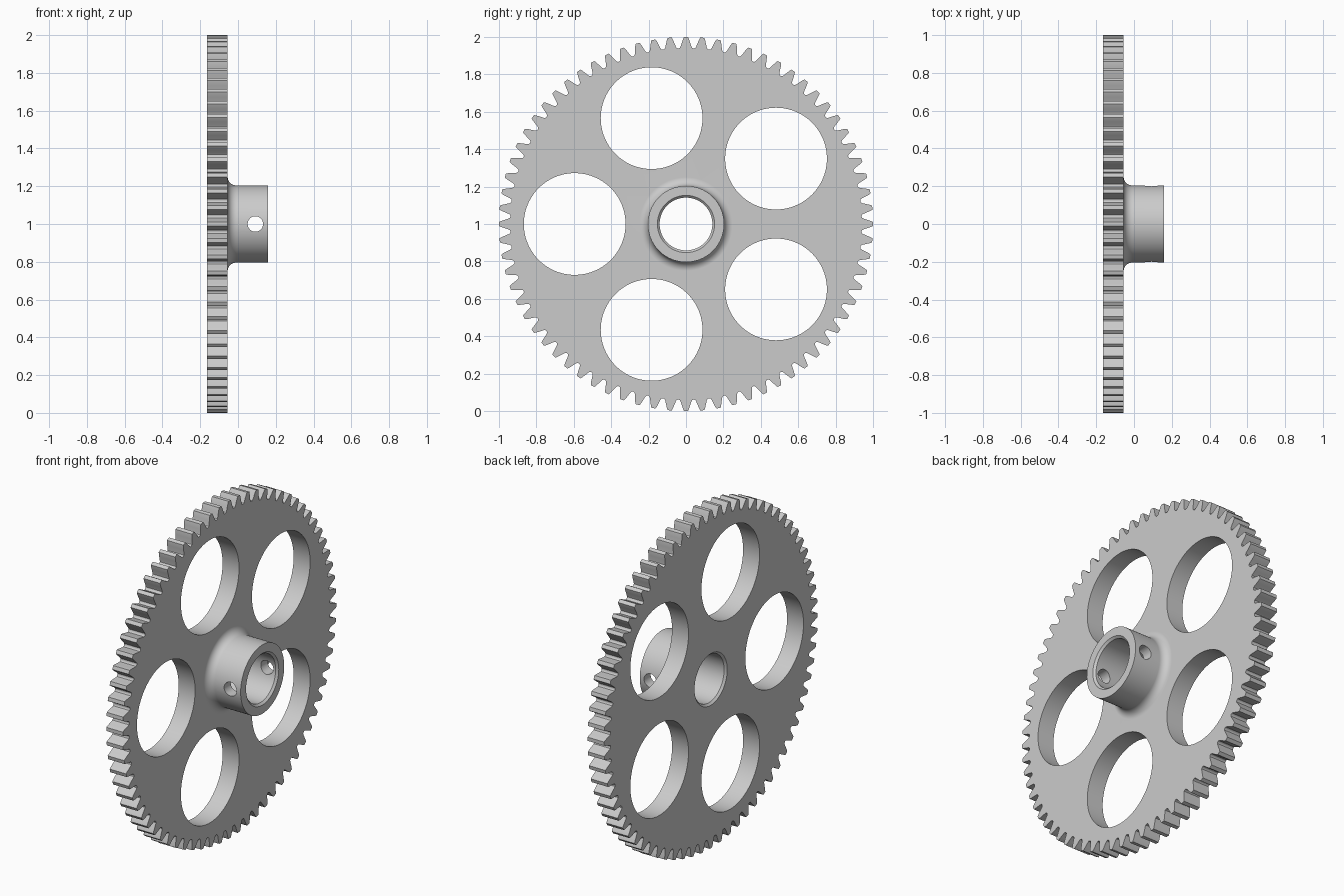
import bpy, bmesh
from math import cos, sin, pi, radians
from mathutils import Matrix, Vector

if "Cube" in bpy.data.objects:
    bpy.data.objects.remove(bpy.data.objects["Cube"], do_unlink=True)

TEETH = 72
SEGMENTS = 96
BACK, FACE, END = -0.163, -0.055, 0.16      # plate back, plate face, hub end
FLARE, HUB, BORE, CHAMFER = 0.25, 0.204, 0.141, 0.012

steel = bpy.data.materials.new("light grey metal")
steel.use_nodes = True
grey = (0.6, 0.6, 0.6, 1)
steel.diffuse_color = grey
steel.node_tree.nodes["Principled BSDF"].inputs["Base Color"].default_value = grey


def polar(r, a, cy=0, cz=1):
    return Vector((BACK, cy + r * cos(a), cz + r * sin(a)))


def circle(r, cy=0, cz=1):
    return [polar(r, 2 * pi * i / SEGMENTS, cy, cz) for i in range(SEGMENTS)]


def add_loop(bm, points):
    verts = [bm.verts.new(p) for p in points]
    return [bm.edges.new((v, verts[i - 1])) for i, v in enumerate(verts)]


# Toothed outline: one flank in degrees and radius, mirrored for each tooth
flank = [(-2.3, 0.94), (-1.95, 0.943), (-1.7, 0.951), (-1.25, 0.973), (-0.95, 0.988), (-0.62, 1.0)]
tooth = flank + [(-a, r) for a, r in reversed(flank)]
outline = [polar(r, 2 * pi * t / TEETH + radians(a)) for t in range(TEETH) for a, r in tooth]

# Plate with five round windows and an opening for the hub
bm = bmesh.new()
edges = add_loop(bm, outline) + add_loop(bm, circle(FLARE))
for k in range(5):
    a = pi + k * 2 * pi / 5
    edges += add_loop(bm, circle(0.272, 0.595 * cos(a), 1 + 0.595 * sin(a)))
bmesh.ops.triangle_fill(bm, edges=edges, use_beauty=True)
rim = [e for e in bm.edges if e.is_boundary]
new = bmesh.ops.extrude_face_region(bm, geom=bm.faces[:], use_keep_orig=True)["geom"]
bmesh.ops.translate(bm, verts=[v for v in new if isinstance(v, bmesh.types.BMVert)],
                    vec=(FACE - BACK, 0, 0))

# Remove the inner wall where the hub joins the plate
wall = [f for f in bm.faces if abs(f.normal.x) < 0.5 and
        all(abs((v.co.yz - Vector((0, 1))).length - FLARE) < 0.002 for v in f.verts)]
bmesh.ops.delete(bm, geom=wall, context="FACES")

# Hub: flared foot, cylinder, chamfered bore, back rim
fillet = FLARE - HUB
profile = [(FACE + fillet * (1 - cos(t)), FLARE - fillet * sin(t))
           for t in (i * pi / 16 for i in range(9))]
profile += [(END, HUB), (END, BORE + CHAMFER), (END - CHAMFER, BORE),
            (BACK + CHAMFER, BORE), (BACK, BORE + CHAMFER), (BACK, FLARE)]
verts = [bm.verts.new((x, r, 1)) for x, r in profile]
lathe = verts + [bm.edges.new(pair) for pair in zip(verts, verts[1:])]
bmesh.ops.spin(bm, geom=lathe, cent=(0, 0, 1), axis=(1, 0, 0),
               angle=2 * pi, steps=SEGMENTS, use_merge=True)
bmesh.ops.remove_doubles(bm, verts=bm.verts[:], dist=0.0003)
bmesh.ops.recalc_face_normals(bm, faces=bm.faces[:])


def make_object(name, bm):
    mesh = bpy.data.meshes.new(name)
    bm.to_mesh(mesh)
    bm.free()
    mesh.materials.append(steel)
    obj = bpy.data.objects.new(name, mesh)
    bpy.context.collection.objects.link(obj)
    return obj


gear = make_object("spur_gear", bm)

# Cross hole for the set screws, through both sides of the hub
bm = bmesh.new()
bmesh.ops.create_cone(bm, cap_ends=True, segments=32, radius1=0.041, radius2=0.041, depth=0.6,
                      matrix=Matrix.Translation((0.092, 0, 1)) @ Matrix.Rotation(pi / 2, 4, "X"))
cutter = make_object("screw_hole_cutter", bm)
cutter.hide_render = True

bpy.ops.object.select_all(action="DESELECT")
gear.select_set(True)
bpy.context.view_layer.objects.active = gear
cut = gear.modifiers.new("screw_holes", "BOOLEAN")
cut.operation, cut.solver, cut.object = "DIFFERENCE", "EXACT", cutter
bpy.ops.object.modifier_apply(modifier=cut.name)
bpy.data.objects.remove(cutter, do_unlink=True)

# Smooth round surfaces, crisp edges
bpy.ops.object.shade_smooth_by_angle(angle=radians(30))
weighted = gear.modifiers.new("even_shading", "WEIGHTED_NORMAL")
weighted.keep_sharp = True
